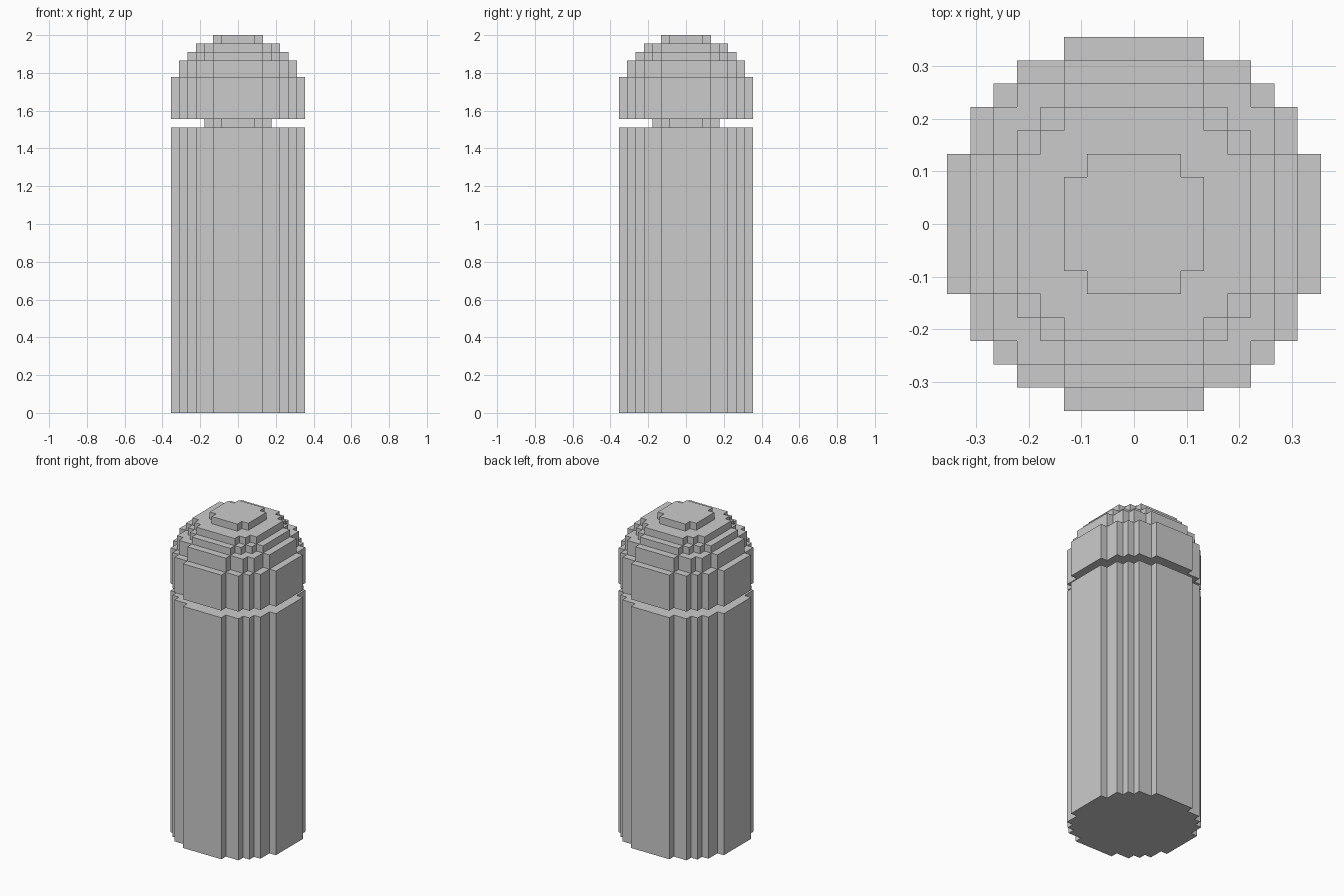
import bpy, bmesh

if "Cube" in bpy.data.objects:
    bpy.data.objects.remove(bpy.data.objects["Cube"])

U = 2 / 45  # size of one block

# Stacked tiers: (part, bottom, top, radius), all in blocks
TIERS = [
    ("body", 0, 34, 8),
    ("neck", 34, 35, 4),
    ("cap", 35, 40, 8),
    ("cap", 40, 42, 7.2),
    ("cap", 42, 43, 6.2),
    ("cap", 43, 44, 5.3),
    ("cap", 44, 45, 3.2),
]


def disc(radius):
    """Grid cells whose centres lie inside a circle."""
    span = range(-8, 8)
    return {(i, j) for i in span for j in span
            if (i + .5) ** 2 + (j + .5) ** 2 <= radius ** 2}


discs = [disc(t[3]) for t in TIERS]


def add_tier(bm, n):
    """Exposed walls, top and underside of one blocky tier."""
    _, z0, z1, _ = TIERS[n]
    cells = discs[n]
    below = discs[n - 1] if n > 0 else set()
    above = discs[n + 1] if n + 1 < len(discs) else set()

    def face(pts):
        bm.faces.new([bm.verts.new((x * U, y * U, z * U)) for x, y, z in pts])

    for i, j in cells:
        ring = [(i, j), (i + 1, j), (i + 1, j + 1), (i, j + 1)]
        sides = [(i, j - 1), (i + 1, j), (i, j + 1), (i - 1, j)]
        for k, side in enumerate(sides):
            if side not in cells:
                a, b = ring[k], ring[(k + 1) % 4]
                face([(*a, z0), (*b, z0), (*b, z1), (*a, z1)])
        if (i, j) not in above:
            face([(*p, z1) for p in ring])
        if (i, j) not in below:
            face([(*p, z0) for p in reversed(ring)])


# Body, neck and domed cap
for part in ("body", "neck", "cap"):
    bm = bmesh.new()
    for n, tier in enumerate(TIERS):
        if tier[0] == part:
            add_tier(bm, n)
    bmesh.ops.remove_doubles(bm, verts=bm.verts[:], dist=1e-4)
    bmesh.ops.dissolve_limit(bm, angle_limit=0.01,
                             verts=bm.verts[:], edges=bm.edges[:])
    mesh = bpy.data.meshes.new(part)
    bm.to_mesh(mesh)
    bm.free()
    obj = bpy.data.objects.new(part, mesh)
    bpy.context.collection.objects.link(obj)
